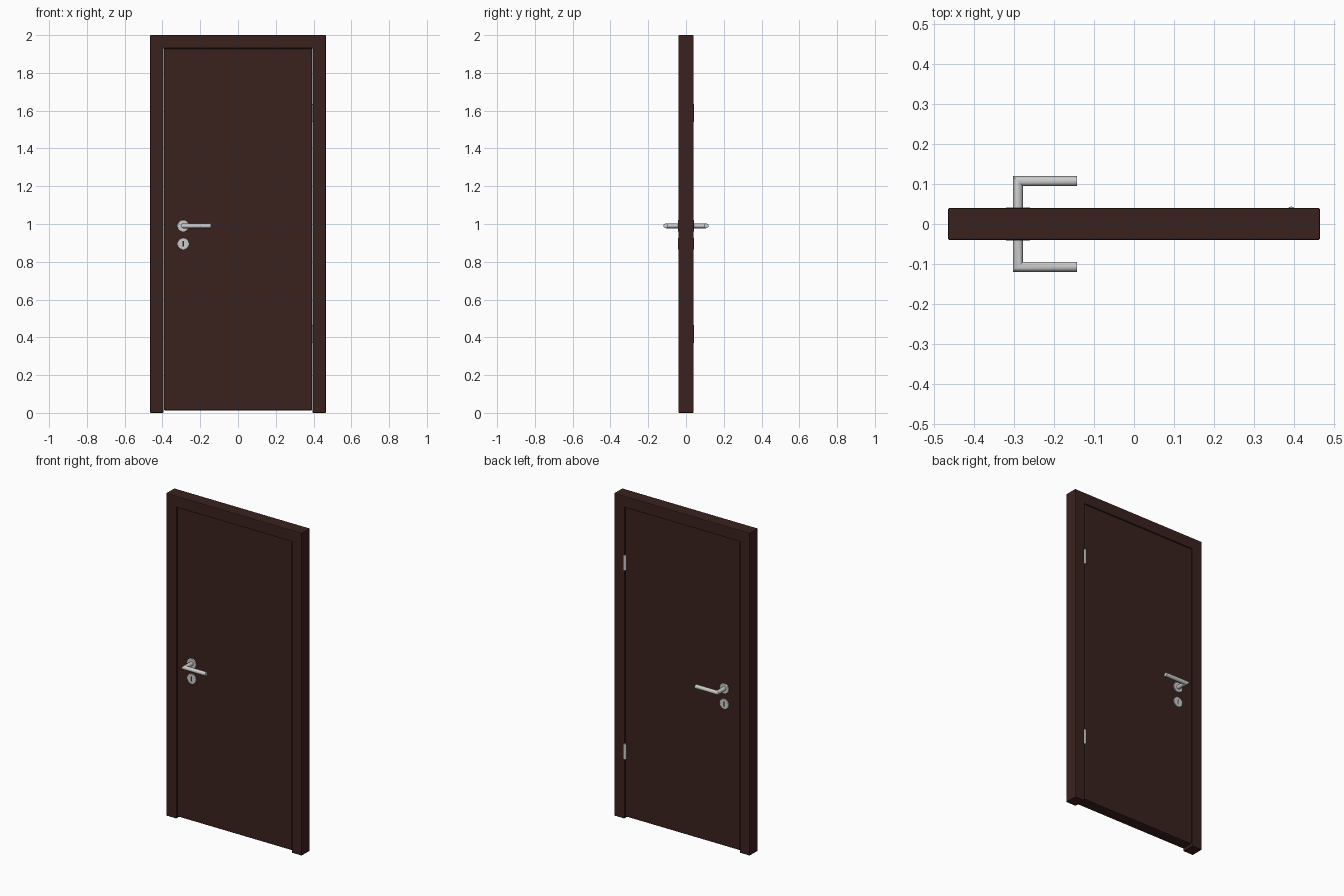
import bpy, bmesh, math
from mathutils import Matrix

if "Cube" in bpy.data.objects:
    bpy.data.objects.remove(bpy.data.objects["Cube"])

wood = bpy.data.materials.new("dark_wood")
wood.diffuse_color = (0.042, 0.016, 0.013, 1)
wood.use_nodes = True
wood.node_tree.nodes["Principled BSDF"].inputs["Base Color"].default_value = wood.diffuse_color


def finish(name, bm, mat=None, bevel=0, smooth=True):
    bmesh.ops.recalc_face_normals(bm, faces=bm.faces)
    me = bpy.data.meshes.new(name)
    bm.to_mesh(me)
    bm.free()
    ob = bpy.data.objects.new(name, me)
    bpy.context.collection.objects.link(ob)
    if mat:
        me.materials.append(mat)
    if bevel:
        mod = ob.modifiers.new("soft_edges", 'BEVEL')
        mod.width, mod.segments = bevel, 2
        mod.limit_method = 'ANGLE'
    if smooth:
        bpy.ops.object.select_all(action='DESELECT')
        bpy.context.view_layer.objects.active = ob
        ob.select_set(True)
        bpy.ops.object.shade_smooth_by_angle(angle=math.radians(35))
    return ob


def slab(name, outline, depth, mat, bevel):
    """Extrude an x/z outline symmetrically about y = 0."""
    bm = bmesh.new()
    face = bm.faces.new([bm.verts.new((x, -depth / 2, z)) for x, z in outline])
    ext = bmesh.ops.extrude_face_region(bm, geom=[face])
    moved = [v for v in ext["geom"] if isinstance(v, bmesh.types.BMVert)]
    bmesh.ops.translate(bm, verts=moved, vec=(0, depth, 0))
    return finish(name, bm, mat, bevel, smooth=False)


def cylinder(name, centre, r, depth, along_y, bevel):
    bm = bmesh.new()
    rot = Matrix.Rotation(math.pi / 2, 4, 'X') if along_y else Matrix()
    bmesh.ops.create_cone(bm, cap_ends=True, segments=32, radius1=r, radius2=r,
                          depth=depth, matrix=Matrix.Translation(centre) @ rot)
    return finish(name, bm, None, bevel)


def lever(name, s, x0, x1, z, y_grip, r, n=32):
    """Round bar with a mitred corner: shank along y, grip along x."""
    bm = bmesh.new()
    rings = [[], [], []]
    for i in range(n):
        a = 2 * math.pi * i / n
        d, h = r * math.cos(a), z + r * math.sin(a)
        rings[0].append(bm.verts.new((x0 + d, s * 0.03, h)))
        rings[1].append(bm.verts.new((x0 + d, s * (y_grip - d), h)))
        rings[2].append(bm.verts.new((x1, s * (y_grip - d), h)))
    for a, b in zip(rings, rings[1:]):
        for i in range(n):
            j = (i + 1) % n
            bm.faces.new((a[i], a[j], b[j], b[i]))
    bm.faces.new(rings[0])
    bm.faces.new(rings[2])
    return finish(name, bm)


# Frame: two jambs and a header in one piece
slab("door_frame", [(-0.465, 0), (-0.395, 0), (-0.395, 1.93), (0.395, 1.93),
                    (0.395, 0), (0.465, 0), (0.465, 2), (-0.465, 2)], 0.08, wood, 0.004)

# Door leaf, set back slightly from the frame faces
slab("door_leaf", [(-0.393, 0.013), (0.393, 0.013), (0.393, 1.929), (-0.393, 1.929)],
     0.072, wood, 0.005)

# Levers, round plates and keyhole plates on both faces
HX = -0.29
for side, s in (("front", -1), ("back", 1)):
    lever(side + "_lever", s, HX, -0.142, 0.99, 0.107, 0.0125)
    cylinder(side + "_lever_plate", (HX, s * 0.037, 0.99), 0.031, 0.009, True, 0.002)
    plate = cylinder(side + "_keyhole_plate", (HX, s * 0.037, 0.895), 0.031, 0.009, True, 0.002)

    # Keyhole slot cut through the plate
    bm = bmesh.new()
    bmesh.ops.create_cube(bm, size=1, matrix=Matrix.Translation((HX, s * 0.037, 0.895))
                          @ Matrix.Diagonal((0.007, 0.04, 0.03, 1)))
    cutter = finish(side + "_slot_cutter", bm, smooth=False)
    cutter.hide_render = True
    cutter.hide_set(True)
    cut = plate.modifiers.new("keyhole", 'BOOLEAN')
    cut.operation, cut.object = 'DIFFERENCE', cutter

# Hinge barrels on the back
for level, z in (("lower", 0.417), ("upper", 1.587)):
    cylinder(level + "_hinge", (0.393, 0.0345, z), 0.009, 0.095, False, 0.001)
